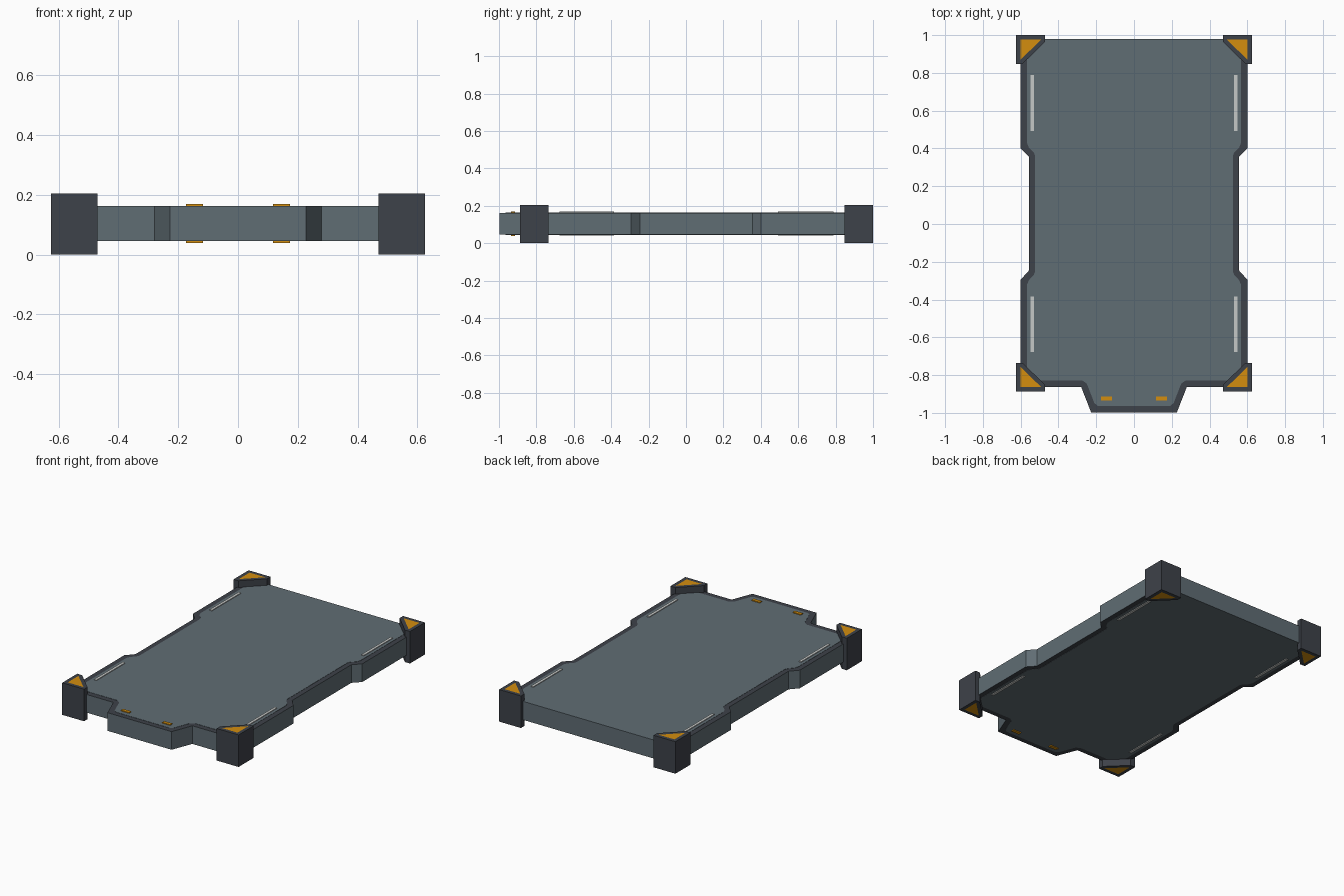
import bpy, bmesh

if "Cube" in bpy.data.objects:
    bpy.data.objects.remove(bpy.data.objects["Cube"])


def material(name, rgb):
    m = bpy.data.materials.new(name)
    m.diffuse_color = (*rgb, 1)
    m.use_nodes = True
    m.node_tree.nodes["Principled BSDF"].inputs["Base Color"].default_value = m.diffuse_color
    return m


SLATE = material("slate grey", (0.117, 0.153, 0.174))
DARK = material("dark grey", (0.048, 0.054, 0.067))
ORANGE = material("orange", (0.658, 0.270, 0.0045))
LIGHT = material("light grey", (0.56, 0.58, 0.57))


def prism(name, pts, z0, z1, mats, cap_index=0, inset=0.0):
    """Extrude an outline from z0 to z1; caps (optionally inset) get cap_index."""
    bm = bmesh.new()
    base = bm.faces.new([bm.verts.new((x, y, z0)) for x, y in pts])
    ext = bmesh.ops.extrude_face_region(bm, geom=[base], use_keep_orig=True)
    for v in ext["geom"]:
        if isinstance(v, bmesh.types.BMVert):
            v.co.z = z1
    bmesh.ops.recalc_face_normals(bm, faces=bm.faces[:])
    bm.normal_update()
    caps = [f for f in bm.faces if abs(f.normal.z) > 0.9]
    if inset:
        bmesh.ops.inset_individual(bm, faces=caps, thickness=inset, use_even_offset=True)
    for f in caps:
        f.material_index = cap_index
    me = bpy.data.meshes.new(name)
    bm.to_mesh(me)
    bm.free()
    for m in mats:
        me.materials.append(m)
    ob = bpy.data.objects.new(name, me)
    bpy.context.collection.objects.link(ob)
    return ob


def mirrored(half):
    return half + [(-x, y) for x, y in reversed(half)]


def rect(x0, x1, y0, y1):
    return [(x0, y0), (x1, y0), (x1, y1), (x0, y1)]


# Slab with slate sides and a dark rim on its caps
outer = [(0.60, 0.98), (0.60, 0.40), (0.555, 0.355), (0.555, -0.245), (0.60, -0.295),
         (0.60, -0.862), (0.28, -0.862), (0.227, -0.997)]
prism("slab", mirrored(outer), 0.046, 0.162, [SLATE, DARK], cap_index=1)

# Slate panel filling the slab inside the rim, top and bottom
inner = [(0.567, 0.98), (0.567, 0.43), (0.557, 0.405), (0.53, 0.378), (0.523, 0.36),
         (0.523, -0.25), (0.53, -0.268), (0.557, -0.298), (0.567, -0.323),
         (0.567, -0.828), (0.275, -0.828), (0.25, -0.845), (0.21, -0.948), (0.19, -0.964)]
prism("panel", mirrored(inner), 0.045, 0.1635, [SLATE])

# Corner posts with inset orange caps
corner = [(0.47, 1.0), (0.625, 1.0), (0.625, 0.848), (0.59, 0.848), (0.47, 0.965)]
for sx, side in ((1, "right"), (-1, "left")):
    prism(f"back_{side}_post", [(sx * x, y) for x, y in corner], 0, 0.205,
          [DARK, ORANGE], 1, 0.023)
    prism(f"front_{side}_post", [(sx * x, 0.113 - y) for x, y in corner], 0, 0.205,
          [DARK, ORANGE], 1, 0.023)

# Light strips and orange markers on both faces
for face, z0, z1 in (("top", 0.163, 0.168), ("bottom", 0.0405, 0.0455)):
    for sx, side in ((1, "right"), (-1, "left")):
        xs = sorted((sx * 0.53, sx * 0.547))
        prism(f"{face}_{side}_back_strip", rect(*xs, 0.493, 0.788), z0, z1, [LIGHT])
        prism(f"{face}_{side}_front_strip", rect(*xs, -0.677, -0.385), z0, z1, [LIGHT])
        xs = sorted((sx * 0.117, sx * 0.174))
        prism(f"{face}_{side}_marker", rect(*xs, -0.935, -0.914), z0 - 0.001, z1 + 0.001, [ORANGE])
